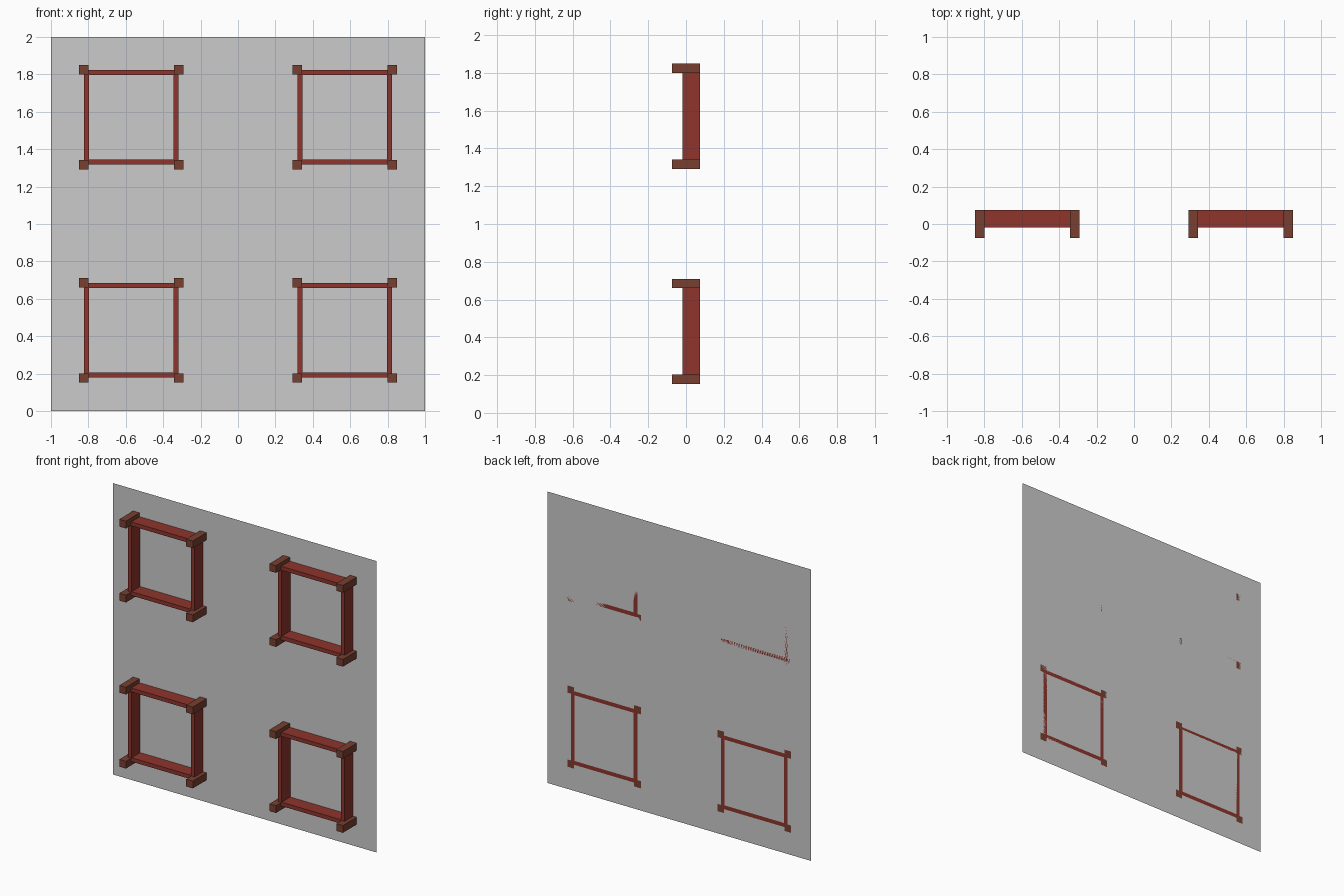
import bpy

if "Cube" in bpy.data.objects:
    bpy.data.objects.remove(bpy.data.objects["Cube"])

BACK = 0.075  # plane of the wall; everything projects forward from it


def material(name, rgb):
    m = bpy.data.materials.new(name)
    m.diffuse_color = (*rgb, 1)
    m.use_nodes = True
    m.node_tree.nodes["Principled BSDF"].inputs["Base Color"].default_value = m.diffuse_color
    return m


red = material("painted_red", (0.27, 0.035, 0.025))
brown = material("brown_wood", (0.19, 0.05, 0.03))


def box(name, x, z, width, height, front, mat):
    bpy.ops.mesh.primitive_cube_add(size=1, location=(x, (front + BACK) / 2, z))
    ob = bpy.context.object
    ob.name = name
    ob.scale = (width, BACK - front, height)
    bpy.ops.object.transform_apply(location=False, rotation=False, scale=True)
    ob.data.materials.append(mat)


# Wall: a single flat sheet facing the front
bpy.ops.mesh.primitive_plane_add(size=2, location=(0, BACK, 1), rotation=(1.5707963, 0, 0))
bpy.context.object.name = "wall"

BAR, BAR_OFF, BAR_LEN, BAR_FRONT = 0.027, 0.239, 0.505, -0.018
BLOCK, BLOCK_OFF, BLOCK_FRONT = 0.05, 0.254, -0.075

# Four window frames, each with four bars and four corner blocks
for cx in (-0.57, 0.57):
    for cz in (0.431, 1.571):
        for s in (-1, 1):
            box("frame_upright", cx + s * BAR_OFF, cz, BAR, BAR_LEN, BAR_FRONT, red)
            box("frame_rail", cx, cz + s * BAR_OFF, BAR_LEN, BAR, BAR_FRONT, red)
            for t in (-1, 1):
                box("corner_block", cx + s * BLOCK_OFF, cz + t * BLOCK_OFF,
                    BLOCK, BLOCK, BLOCK_FRONT, brown)
